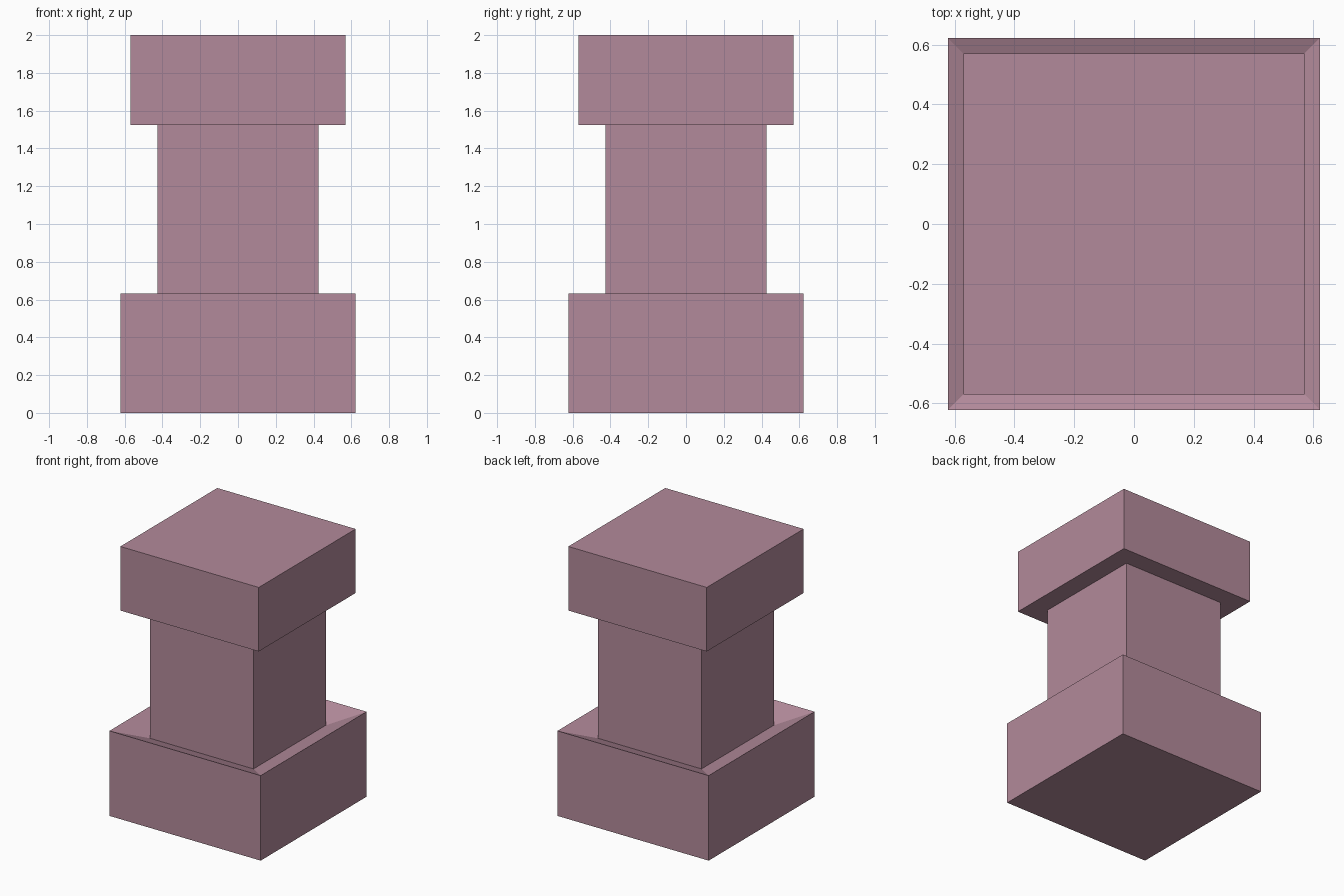
import bpy
import bmesh

if "Cube" in bpy.data.objects:
    bpy.data.objects.remove(bpy.data.objects["Cube"])

mauve = bpy.data.materials.new("dusty_mauve")
mauve.diffuse_color = (0.45, 0.255, 0.325, 1.0)
mauve.use_nodes = True
mauve.node_tree.nodes["Principled BSDF"].inputs["Base Color"].default_value = mauve.diffuse_color


def square_part(name, rings, close_bottom=False, close_top=False):
    """Join square rings, each given as (half width, height)."""
    bm = bmesh.new()
    loops = [[bm.verts.new((sx * w, sy * w, z))
              for sx, sy in ((-1, -1), (1, -1), (1, 1), (-1, 1))]
             for w, z in rings]
    for low, high in zip(loops, loops[1:]):
        for i in range(4):
            j = (i + 1) % 4
            bm.faces.new((low[i], low[j], high[j], high[i]))
    if close_bottom:
        bm.faces.new(loops[0][::-1])
    if close_top:
        bm.faces.new(loops[-1])
    mesh = bpy.data.meshes.new(name)
    bm.to_mesh(mesh)
    bm.free()
    mesh.materials.append(mauve)
    obj = bpy.data.objects.new(name, mesh)
    bpy.context.collection.objects.link(obj)
    return obj


BASE, SHAFT, CAP = 0.623, 0.426, 0.57
BASE_TOP, SHAFT_FOOT, CAP_BOTTOM = 0.633, 0.555, 1.523

# Plinth whose top dips inward to the foot of the shaft
square_part("base", [(BASE, 0), (BASE, BASE_TOP), (SHAFT, SHAFT_FOOT)], close_bottom=True)

# Straight square shaft
square_part("shaft", [(SHAFT, SHAFT_FOOT), (SHAFT, CAP_BOTTOM)])

# Overhanging block with a flat underside
square_part("cap", [(SHAFT, CAP_BOTTOM), (CAP, CAP_BOTTOM), (CAP, 2)], close_top=True)
